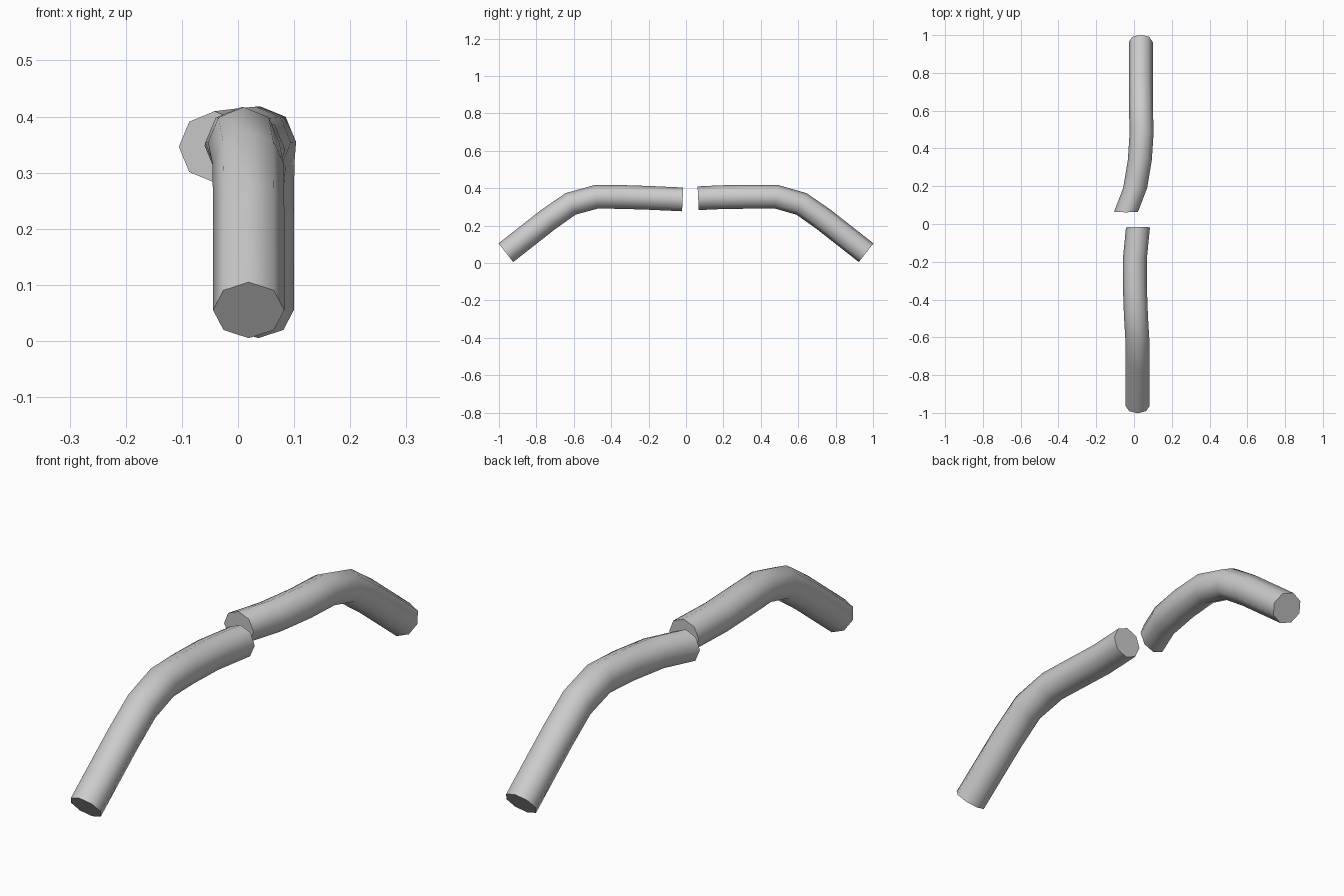
import bpy, bmesh, math
from mathutils import Vector

if "Cube" in bpy.data.objects:
    bpy.data.objects.remove(bpy.data.objects["Cube"])

RADIUS = 0.0635
SIDES = 8


def tube(name, path):
    """Sweep a capped octagon along the path; rings keep their width along x."""
    pts = [Vector(p) for p in path]
    bm = bmesh.new()
    rings = []
    for i, p in enumerate(pts):
        # tangent in the side plane, averaged at the joints
        t = Vector((0, 0, 0))
        for a, b in ((i - 1, i), (i, i + 1)):
            if a >= 0 and b < len(pts):
                d = pts[b] - pts[a]
                d.x = 0
                t += d.normalized()
        t.normalize()
        side = Vector((1, 0, 0))
        up = side.cross(t)
        rings.append([bm.verts.new(p + RADIUS * (
            side * math.cos(math.tau * k / SIDES) + up * math.sin(math.tau * k / SIDES)))
            for k in range(SIDES)])
    for r, s in zip(rings, rings[1:]):
        for k in range(SIDES):
            n = (k + 1) % SIDES
            bm.faces.new((r[k], r[n], s[n], s[k]))
    bm.faces.new(rings[0])
    bm.faces.new(rings[-1])
    bmesh.ops.recalc_face_normals(bm, faces=bm.faces)
    mesh = bpy.data.meshes.new(name)
    bm.to_mesh(mesh)
    bm.free()
    ob = bpy.data.objects.new(name, mesh)
    bpy.context.collection.objects.link(ob)
    bpy.ops.object.select_all(action='DESELECT')
    ob.select_set(True)
    bpy.context.view_layer.objects.active = ob
    bpy.ops.object.shade_smooth_by_angle(angle=math.radians(50))


# Front half of the bent handle
tube("front_tube", [
    (0.019, -0.963, 0.055), (0.019, -0.735, 0.234), (0.018, -0.617, 0.316),
    (0.010, -0.48, 0.354), (0.005, -0.34, 0.353), (0.004, -0.19, 0.348),
    (0.021, -0.018, 0.340)])

# Back half, curving aside at its inner end
tube("back_tube", [
    (0.036, 0.963, 0.055), (0.036, 0.735, 0.234), (0.037, 0.617, 0.316),
    (0.040, 0.48, 0.355), (0.031, 0.34, 0.354), (0.006, 0.19, 0.352),
    (-0.042, 0.065, 0.346)])
